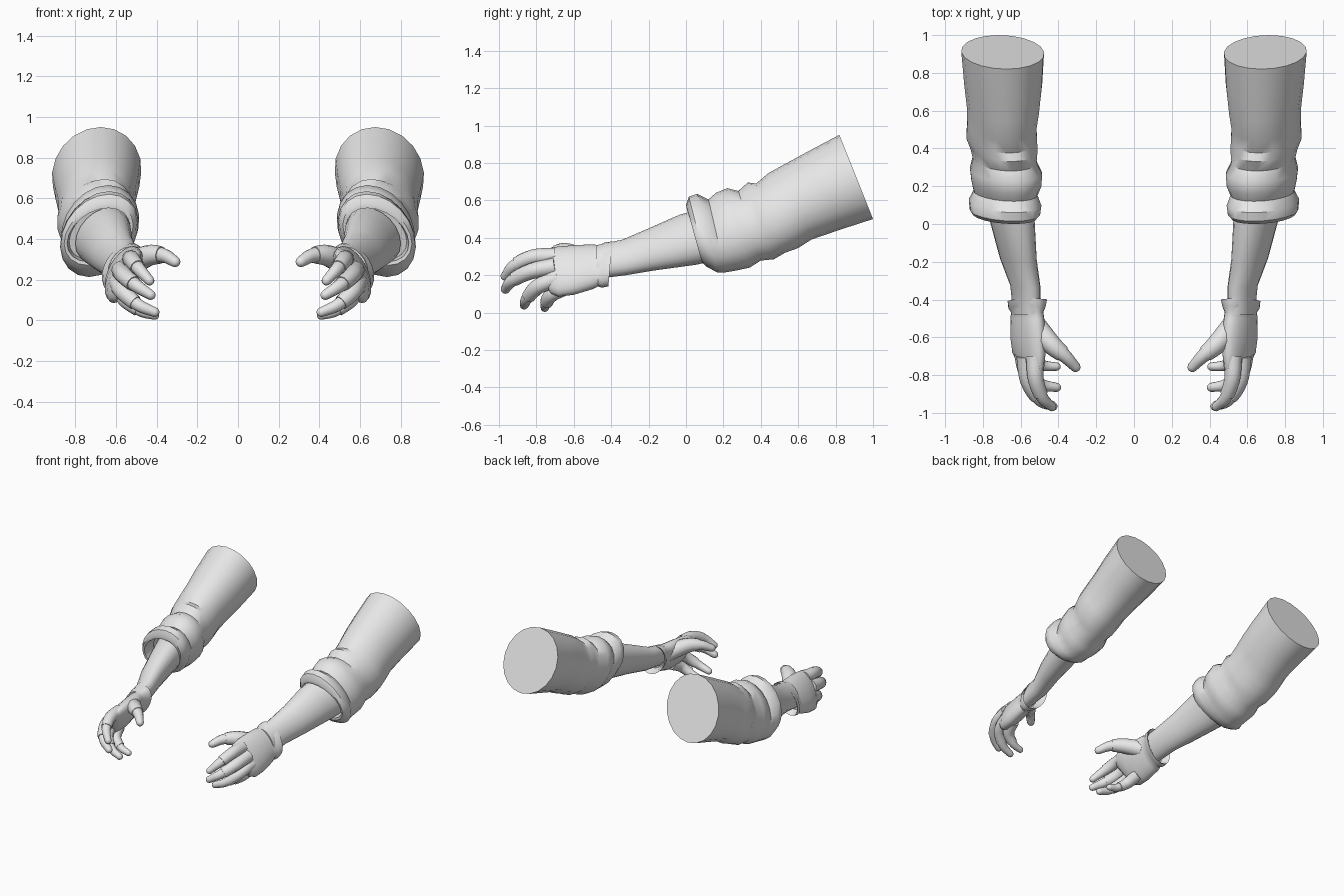
import bpy, bmesh, math
from mathutils import Vector

if "Cube" in bpy.data.objects:
    bpy.data.objects.remove(bpy.data.objects["Cube"])

grey = bpy.data.materials.new("light_grey")
grey.diffuse_color = (0.8, 0.8, 0.8, 1)
grey.use_nodes = True
grey.node_tree.nodes["Principled BSDF"].inputs["Base Color"].default_value = grey.diffuse_color


def make_part(name, rings, cap_start=True, cap_end=True, angle=40):
    """Skin a list of point rings and mirror the part to the other arm."""
    bm = bmesh.new()
    loops = [[bm.verts.new(p) for p in ring] for ring in rings]
    n = len(loops[0])
    for a, b in zip(loops, loops[1:]):
        for i in range(n):
            j = (i + 1) % n
            bm.faces.new((a[i], a[j], b[j], b[i]))
    if cap_start:
        bm.faces.new(loops[0][::-1])
    if cap_end:
        bm.faces.new(loops[-1])
    bmesh.ops.recalc_face_normals(bm, faces=bm.faces)
    mesh = bpy.data.meshes.new(name)
    bm.to_mesh(mesh)
    bm.free()
    mesh.materials.append(grey)
    for p in mesh.polygons:
        p.use_smooth = True
    mesh.set_sharp_from_angle(angle=math.radians(angle))
    obj = bpy.data.objects.new(name, mesh)
    bpy.context.collection.objects.link(obj)
    obj.modifiers.new("other_arm", 'MIRROR').use_mirror_merge = False
    return obj


def oval(sec, n):
    """Slanted oval from top (y, z), bottom (y, z), x range and sideways lean."""
    ty, tz, by, bz, x0, x1, lean = sec
    half = (x1 - x0) / 2
    w = math.sqrt(half * half - lean * lean)
    ring = []
    for i in range(n):
        a = 2 * math.pi * i / n
        c, s = math.cos(a), math.sin(a)
        ring.append(((x0 + x1) / 2 + w * c - lean * s,
                     (ty + by) / 2 + s * (ty - by) / 2,
                     (tz + bz) / 2 + s * (tz - bz) / 2))
    return ring


def smooth_path(pts, steps=5):
    """Catmull-Rom samples of (x, y, z, radius) points."""
    p = [Vector(q) for q in pts]
    p = [2 * p[0] - p[1]] + p + [2 * p[-1] - p[-2]]
    out = []
    for k in range(1, len(p) - 2):
        a, b, c, d = p[k - 1:k + 3]
        for i in range(steps):
            t = i / steps
            out.append(0.5 * (2 * b + (c - a) * t + (2 * a - 5 * b + 4 * c - d) * t * t
                              + (3 * b - a - 3 * c + d) * t ** 3))
    return out + [p[-2]]


def tube_rings(samples, extra=0.0, round_tip=False, n=12):
    """Circles along a path, optionally ending in a rounded tip."""
    pos = [s.to_3d() for s in samples]
    tan = [(pos[min(i + 1, len(pos) - 1)] - pos[max(i - 1, 0)]).normalized()
           for i in range(len(pos))]
    items = [(p, t, s[3] + extra) for p, t, s in zip(pos, tan, samples)]
    if round_tip:
        p, t, r = items[-1]
        for a in (25, 50, 70, 84):
            a = math.radians(a)
            items.append((p + t * r * math.sin(a), t, r * math.cos(a)))
    rings = []
    for p, t, r in items:
        u = t.cross(Vector((0, 0, 1))).normalized()
        v = u.cross(t)
        rings.append([p + (u * math.cos(2 * math.pi * i / n)
                           + v * math.sin(2 * math.pi * i / n)) * r for i in range(n)])
    return rings


# Rolled and creased sleeve with a closed upper end
sleeve = [
    (.82, .95, 1.0, .50, .475, .915, .02),
    (.65, .86, .83, .445, .485, .90, .02),
    (.54, .80, .67, .39, .50, .885, .025),
    (.44, .745, .60, .345, .515, .885, .03),
    (.375, .69, .53, .32, .51, .89, .03),
    (.33, .695, .47, .285, .51, .87, .035),
    (.28, .65, .40, .278, .515, .855, .035),
    (.22, .665, .34, .24, .485, .87, .04),
    (.16, .64, .27, .225, .49, .862, .04),
    (.12, .605, .21, .215, .51, .85, .045),
    (.06, .635, .17, .213, .49, .875, .05),
    (.015, .62, .11, .245, .497, .87, .05),
    (0, .575, .085, .27, .515, .855, .05),
    (.005, .552, .085, .288, .533, .84, .05),
    (.10, .56, .18, .30, .54, .83, .05),
]
make_part("sleeve", [oval(s, 20) for s in sleeve])

# Bare forearm
forearm = [
    (.09, .555, .17, .28, .53, .80, .04),
    (-.03, .525, .05, .255, .525, .765, .04),
    (-.20, .45, -.17, .225, .515, .71, .03),
    (-.34, .39, -.32, .20, .495, .655, .03),
    (-.48, .36, -.48, .18, .495, .64, .03),
]
make_part("forearm", [oval(s, 20) for s in forearm])

# Glove body with a flared cuff
glove = [
    (-.47, .345, -.47, .165, .49, .645, .04),
    (-.405, .367, -.425, .15, .474, .66, .04),
    (-.395, .38, -.415, .14, .46, .67, .04),
    (-.435, .375, -.45, .133, .468, .665, .045),
    (-.465, .36, -.47, .14, .48, .65, .045),
    (-.50, .365, -.50, .125, .475, .655, .05),
    (-.60, .36, -.60, .095, .465, .655, .055),
    (-.69, .352, -.68, .085, .468, .645, .055),
    (-.76, .338, -.72, .10, .475, .622, .05),
    (-.80, .315, -.74, .13, .49, .605, .045),
    (-.815, .27, -.76, .18, .52, .58, .02),
]
make_part("glove_palm", [oval(s, 24) for s in glove])

# Curled digits: x, y, z, radius
digits = {
    "index": [(.525, -.70, .30, .042), (.52, -.82, .295, .037),
              (.485, -.92, .25, .032), (.435, -.968, .195, .024)],
    "middle": [(.575, -.70, .245, .043), (.56, -.83, .22, .038),
               (.50, -.93, .17, .033), (.43, -.965, .125, .025)],
    "ring": [(.59, -.68, .185, .042), (.565, -.79, .14, .037),
             (.49, -.85, .075, .031), (.41, -.865, .04, .024)],
    "little": [(.575, -.64, .14, .040), (.545, -.72, .095, .035),
               (.475, -.75, .045, .028), (.41, -.755, .025, .022)],
    "thumb": [(.53, -.53, .275, .055), (.44, -.635, .318, .048),
              (.365, -.70, .318, .036), (.31, -.757, .288, .027)],
}
for name, pts in digits.items():
    path = smooth_path(pts)
    make_part(name + "_digit", tube_rings(path, round_tip=True))
    # Glove fabric covers the lower joints and ends in a raised hem
    make_part(name + "_glove_hem", tube_rings(path[:10], 0.005))
